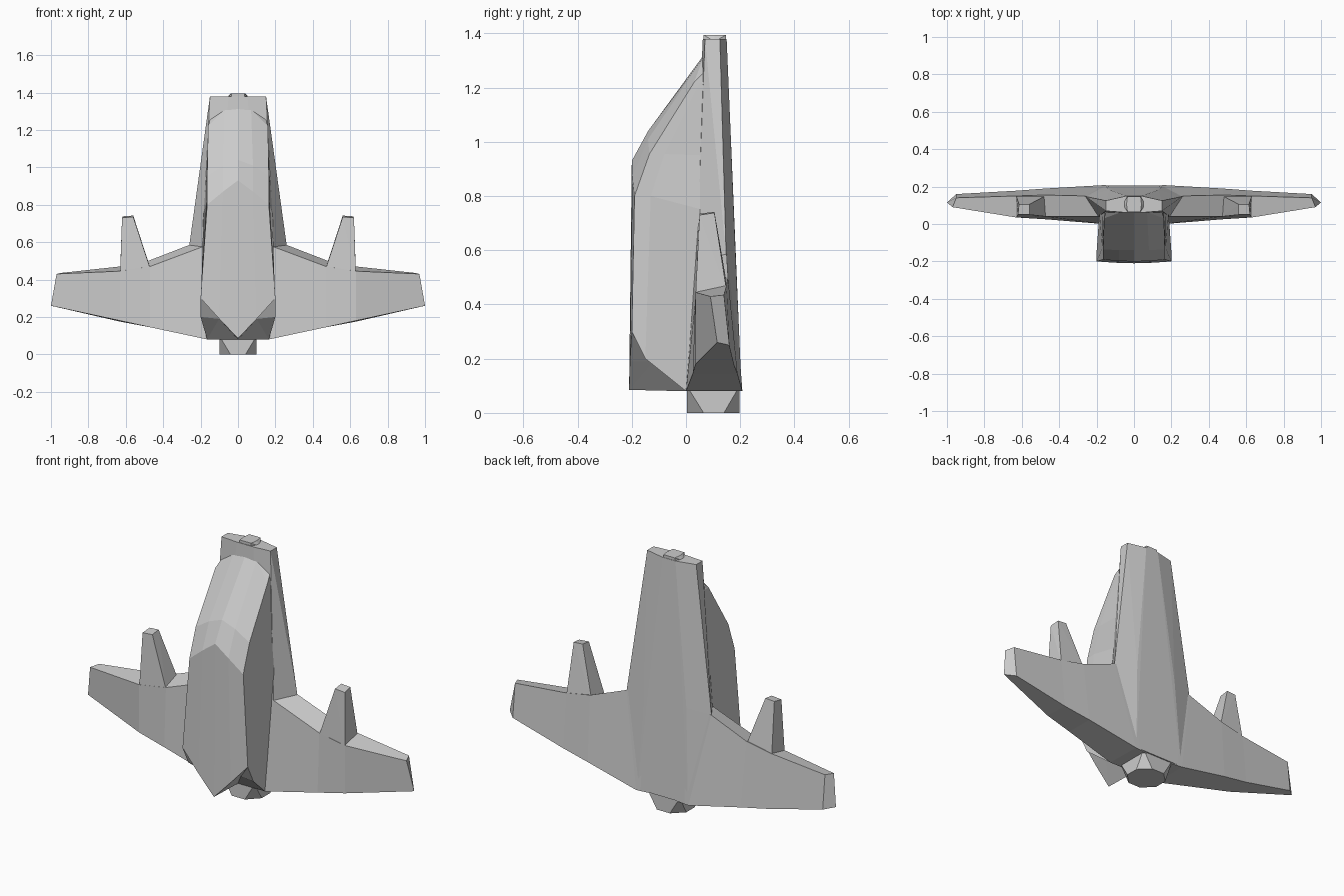
import bpy, bmesh


def finish(bm, name):
    bmesh.ops.remove_doubles(bm, verts=bm.verts, dist=0.0005)
    bmesh.ops.recalc_face_normals(bm, faces=bm.faces)
    me = bpy.data.meshes.new(name)
    bm.to_mesh(me)
    bm.free()
    ob = bpy.data.objects.new(name, me)
    bpy.context.collection.objects.link(ob)
    return ob


def flip(p, s):
    return (p[0] * s, p[1], p[2])


def hull(name, pts):
    """Faceted convex solid round the given points."""
    bm = bmesh.new()
    for p in pts:
        bm.verts.new(p)
    res = bmesh.ops.convex_hull(bm, input=bm.verts)
    junk = [g for g in res["geom_interior"] if isinstance(g, bmesh.types.BMVert)]
    bmesh.ops.delete(bm, geom=junk, context='VERTS')
    return finish(bm, name)


def both(pts):
    return [flip(p, s) for p in pts for s in (1, -1)]


def loft(name, rows, closed=False, cap=False, extra=()):
    """Mirrored skin across rows of points, plus extra loose faces."""
    bm = bmesh.new()
    for s in (1, -1):
        def face(pts):
            bm.faces.new([bm.verts.new(flip(p, s)) for p in pts])
        for a, b in zip(rows, rows[1:]):
            n = len(a)
            for i in range(n if closed else n - 1):
                j = (i + 1) % n
                face([a[i], a[j], b[j], b[i]])
        if cap:
            face(rows[-1])
        for f in extra:
            face(f)
    return finish(bm, name)


# Wings: stations from the centre to the tip (front low, front high, back high, back low)
loft("wings", [
    [(0, 0, .08), (0, .04, .60), (0, .17, .60), (0, .19, .08)],
    [(.165, 0, .08), (.19, .04, .575), (.26, .15, .585), (.16, .208, .08)],
    [(.47, .025, .145), (.47, .04, .47), (.48, .155, .50), (.47, .19, .145)],
    [(.63, .035, .18), (.63, .035, .445), (.63, .15, .47), (.63, .178, .175)],
    [(1.0, .115, .26), (.97, .09, .43), (.95, .14, .435), (.95, .16, .25)],
], closed=True, cap=True)

# Rear spine running up to the nose
hull("spine", both([
    (.165, 0.002, .082), (.155, .205, .085),
    (.19, .04, .575), (.26, .148, .585), (.13, .182, .60),
    (.15, .07, 1.38), (.15, .125, 1.38), (.05, .062, 1.38), (.04, .15, 1.38),
]))

# Front fuselage: rows run from the centre line round to the side
fus = [
    [(0, -.21, .085), (.1, -.207, .19), (.2, -.2, .30), (.2, -.15, .20), (.165, 0, .08)],
    [(0, -.2, .93), (.08, -.198, .87), (.165, -.19, .80), (.17, -.13, .80), (.185, .06, .75)],
    [(0, -.14, 1.04), (.08, -.14, 1.01), (.165, -.135, .955), (.167, -.08, .955), (.17, .07, .95)],
    [(0, .065, 1.32), (.07, .063, 1.31), (.16, .03, 1.22), (.16, .05, 1.22), (.155, .085, 1.22)],
    [(0, .08, 1.33), (.07, .08, 1.33), (.145, .08, 1.27), (.145, .08, 1.25), (.145, .09, 1.23)],
]
a0, m0, b0, s0, c0 = fus[0]
valley, keel = (.1, -.12, .19), (0, 0, .08)
loft("fuselage", fus, extra=[
    (a0, m0, valley), (m0, b0, valley), (b0, s0, valley),
    (s0, c0, valley), (c0, keel, valley), (keel, a0, valley)])

# Guns on the wing leading edges
for side, s in (("right", 1), ("left", -1)):
    hull(side + "_gun", [flip(p, s) for p in (
        (.47, .04, .46), (.63, .035, .43), (.475, .15, .48), (.63, .15, .45),
        (.56, .05, .735), (.62, .05, .73), (.56, .105, .742), (.615, .105, .738))])

# Small cap at the nose tip
hull("nose_cap", both([
    (.035, .065, 1.37), (.035, .148, 1.37), (.06, .105, 1.37),
    (.035, .065, 1.395), (.035, .148, 1.395), (.04, .105, 1.395)]))

# Engine nozzle: square at the hull, octagonal at its end
hull("engine", both([
    (.1, .003, .1), (.1, .198, .1),
    (.1, .065, 0), (.1, .14, 0), (.04, .003, 0), (.04, .198, 0)]))
